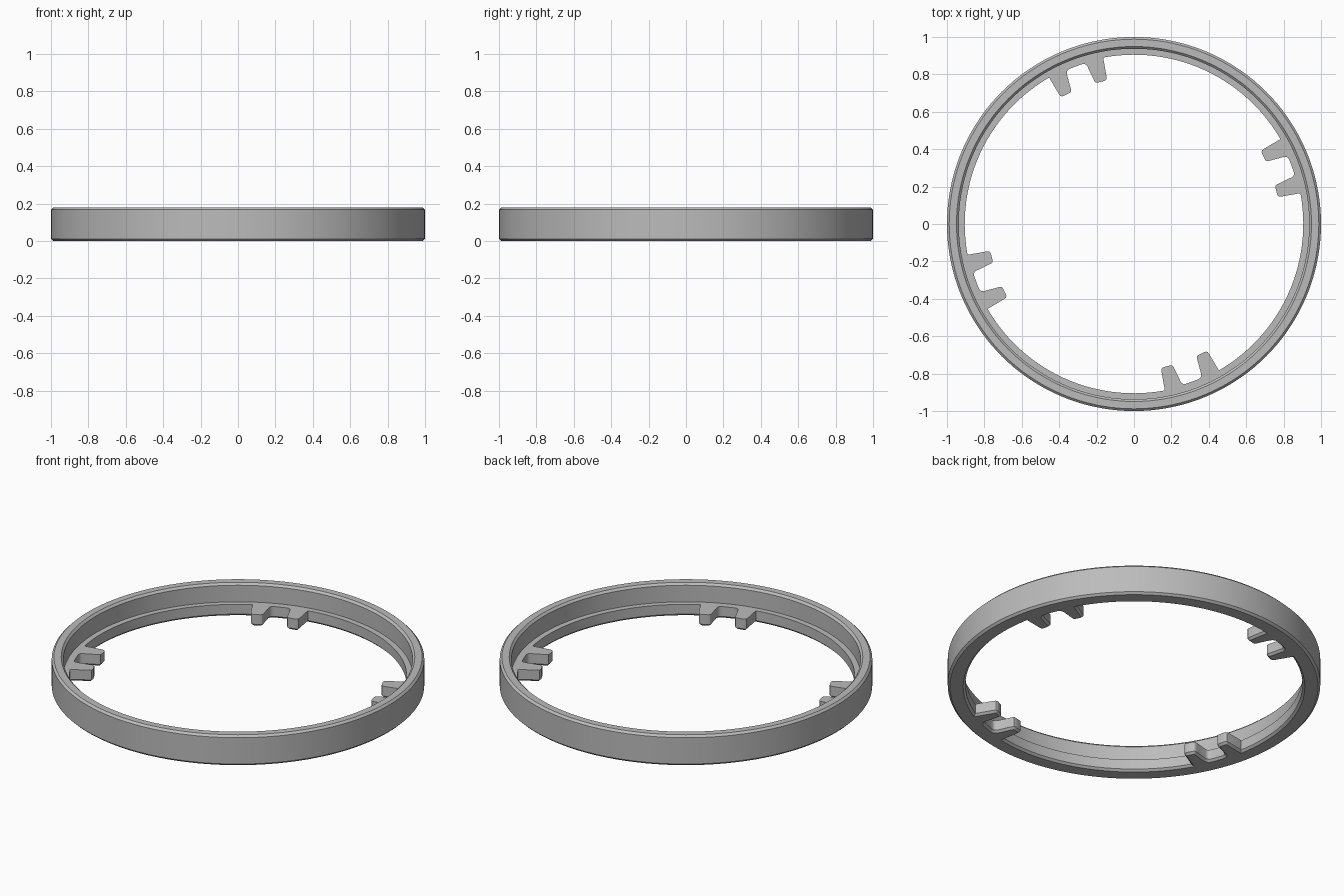
import bpy
import bmesh
from math import radians, sin, cos, tau
from mathutils import Vector

if "Cube" in bpy.data.objects:
    bpy.data.objects.remove(bpy.data.objects["Cube"], do_unlink=True)

SEGMENTS = 144
LEDGE_Z, HEIGHT, BEVEL = 0.07, 0.18, 0.012
LEDGE_R, WALL_R = 0.905, 0.937
PAIR_ANGLE = 20.3

grey = bpy.data.materials.new("plain grey")
grey.use_nodes = True
colour = (0.5, 0.5, 0.5, 1)
grey.diffuse_color = colour
grey.node_tree.nodes["Principled BSDF"].inputs["Base Color"].default_value = colour


def polar(angle, radius):
    return Vector((radius * cos(angle), radius * sin(angle)))


def inner_outline():
    """Inner edge of the ledge, with four pairs of inward tabs."""
    # half a tab pair: degrees from the pair's middle, radius
    half = [(1.2, 0.898), (2.4, 0.898), (3.0, 0.896), (3.5, 0.89), (3.8, 0.88),
            (4.7, 0.802), (4.85, 0.79), (5.2, 0.784), (5.8, 0.781),
            (8.6, 0.781), (9.2, 0.784), (9.6, 0.79), (9.75, 0.802),
            (9.8, LEDGE_R)]
    pair = [(-a, r) for a, r in reversed(half)] + half
    start, steps = half[-1][0], 28
    span = 90 - 2 * start
    arc = [(start + span * i / steps, LEDGE_R) for i in range(1, steps)]
    return [polar(radians(PAIR_ANGLE + 90 * k + a), r)
            for k in range(4) for a, r in pair + arc]


def inset(points, distance):
    """Move an outline into the material, keeping its sides parallel."""
    moved = []
    for i, p in enumerate(points):
        before = (p - points[i - 1]).normalized()
        after = (points[(i + 1) % len(points)] - p).normalized()
        n1, n2 = Vector((before.y, -before.x)), Vector((after.y, -after.x))
        moved.append(p + (n1 + n2) * distance / (1 + n1.dot(n2)))
    return moved


bm = bmesh.new()


def loop(points, z):
    return [bm.verts.new((p.x, p.y, z)) for p in points]


def circle(radius, z):
    return loop([polar(tau * i / SEGMENTS, radius) for i in range(SEGMENTS)], z)


def skin(a, b):
    for i in range(len(a)):
        bm.faces.new((a[i - 1], a[i], b[i], b[i - 1]))


def fill_between(a, b):
    edges = []
    for ring in (a, b):
        for i in range(len(ring)):
            pair = (ring[i - 1], ring[i])
            edges.append(bm.edges.get(pair) or bm.edges.new(pair))
    bmesh.ops.triangle_fill(bm, edges=edges, use_beauty=True, normal=(0, 0, 1))


# Outer wall, turned from a chamfered profile
profile = [(WALL_R, LEDGE_Z), (WALL_R, HEIGHT - BEVEL), (WALL_R + BEVEL, HEIGHT),
           (1 - BEVEL, HEIGHT), (1, HEIGHT - BEVEL), (1, BEVEL), (1 - BEVEL, 0)]
rings = [circle(r, z) for r, z in profile]
for lower, upper in zip(rings, rings[1:]):
    skin(lower, upper)

# Ledge and tabs, with a chamfered lower edge
outline = inner_outline()
ledge_top = loop(outline, LEDGE_Z)
ledge_low = loop(outline, BEVEL)
ledge_base = loop(inset(outline, BEVEL), 0)
skin(ledge_top, ledge_low)
skin(ledge_low, ledge_base)
fill_between(ledge_top, rings[0])
fill_between(ledge_base, rings[-1])

bmesh.ops.recalc_face_normals(bm, faces=bm.faces)
mesh = bpy.data.meshes.new("tabbed_ring")
bm.to_mesh(mesh)
bm.free()
mesh.materials.append(grey)
ring = bpy.data.objects.new("tabbed_ring", mesh)
bpy.context.collection.objects.link(ring)

bpy.ops.object.select_all(action="DESELECT")
ring.select_set(True)
bpy.context.view_layer.objects.active = ring
bpy.ops.object.shade_smooth_by_angle(angle=radians(30))
